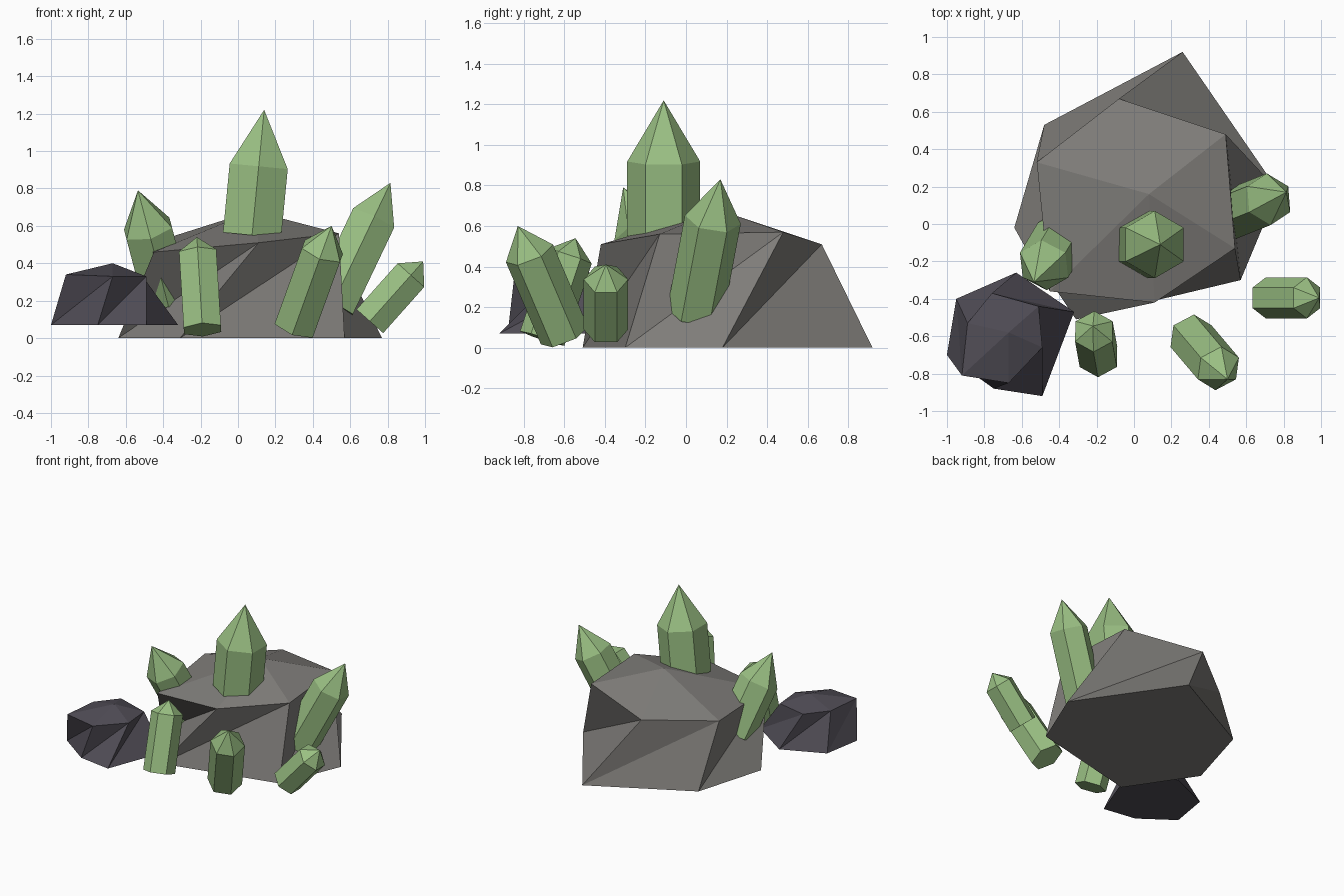
import bpy, bmesh, math
from mathutils import Vector

if "Cube" in bpy.data.objects:
    bpy.data.objects.remove(bpy.data.objects["Cube"])


def material(name, rgb):
    m = bpy.data.materials.new(name)
    m.diffuse_color = (*rgb, 1)
    m.use_nodes = True
    m.node_tree.nodes["Principled BSDF"].inputs["Base Color"].default_value = m.diffuse_color
    return m


STONE = material("grey stone", (0.215, 0.207, 0.195))
SLATE = material("dark slate", (0.080, 0.073, 0.092))
CRYSTAL = material("green crystal", (0.320, 0.520, 0.225))


def finish(bm, name, mat):
    bmesh.ops.recalc_face_normals(bm, faces=bm.faces)
    me = bpy.data.meshes.new(name)
    bm.to_mesh(me)
    bm.free()
    me.materials.append(mat)
    ob = bpy.data.objects.new(name, me)
    bpy.context.collection.objects.link(ob)
    return ob


def rock(name, mat, floor, base, ring, peak):
    """Six-sided boulder: flat base, twisted triangulated sides, low peak."""
    bm = bmesh.new()
    b = [bm.verts.new((x, y, floor)) for x, y in base]
    t = [bm.verts.new(p) for p in ring]
    top = bm.verts.new(peak)
    n = len(b)
    bm.faces.new(b[::-1])
    for i in range(n):
        j = (i + 1) % n
        bm.faces.new((t[i], t[j], top))
        bm.faces.new((t[i], b[i], t[j]))
        bm.faces.new((b[i], b[j], t[j]))
    return finish(bm, name, mat)


def crystal(name, foot, tip, radius, shoulder):
    """Hexagonal prism with a pointed end; shoulder is a fraction of the length."""
    foot, tip = Vector(foot), Vector(tip)
    axis = (tip - foot).normalized()
    v = Vector((0, 1, 0))
    v = (v - axis * v.dot(axis)).normalized()
    u = v.cross(axis)
    neck = foot.lerp(tip, shoulder)
    bm = bmesh.new()
    rings = []
    for c in (foot, neck):
        rings.append([bm.verts.new(c + radius * (u * math.sin(a) + v * math.cos(a)))
                      for a in (k * math.pi / 3 for k in range(6))])
    low, high = rings
    point = bm.verts.new(tip)
    bm.faces.new(low)
    for i in range(6):
        j = (i + 1) % 6
        bm.faces.new((low[i], low[j], high[j], high[i]))
        bm.faces.new((high[i], high[j], point))
    return finish(bm, name, CRYSTAL)


# Large boulder
rock("large_rock", STONE, 0.0,
     [(0.26, 0.92), (-0.48, 0.53), (-0.64, -0.02),
      (-0.31, -0.51), (0.57, -0.30), (0.77, 0.18)],
     [(-0.08, 0.67, 0.51), (-0.52, 0.33, 0.49), (-0.45, -0.36, 0.46),
      (0.11, -0.42, 0.51), (0.54, -0.13, 0.56), (0.49, 0.48, 0.57)],
     (0.08, 0.16, 0.68))

# Small dark boulder
rock("small_rock", SLATE, 0.07,
     [(-0.63, -0.26), (-0.95, -0.40), (-1.00, -0.70),
      (-0.75, -0.88), (-0.49, -0.92), (-0.32, -0.47)],
     [(-0.76, -0.37, 0.34), (-0.89, -0.53, 0.34), (-0.92, -0.81, 0.34),
      (-0.67, -0.85, 0.33), (-0.49, -0.66, 0.33), (-0.51, -0.44, 0.33)],
     (-0.67, -0.58, 0.40))

# Crystals: foot, tip, radius, shoulder fraction
crystal("top_crystal", (0.075, -0.11, 0.55), (0.14, -0.11, 1.22), 0.18, 0.55)
crystal("left_crystal", (-0.385, -0.06, 0.22), (-0.535, -0.31, 0.79), 0.145, 0.64)
crystal("front_crystal", (-0.19, -0.71, 0.045), (-0.22, -0.545, 0.54), 0.115, 0.82)
crystal("front_right_crystal", (0.305, -0.60, 0.06), (0.50, -0.83, 0.60), 0.125, 0.75)
crystal("low_right_crystal", (0.705, -0.395, 0.09), (0.99, -0.395, 0.41), 0.11, 0.77)
crystal("right_crystal", (0.50, 0.045, 0.17), (0.815, 0.17, 0.83), 0.14, 0.70)
